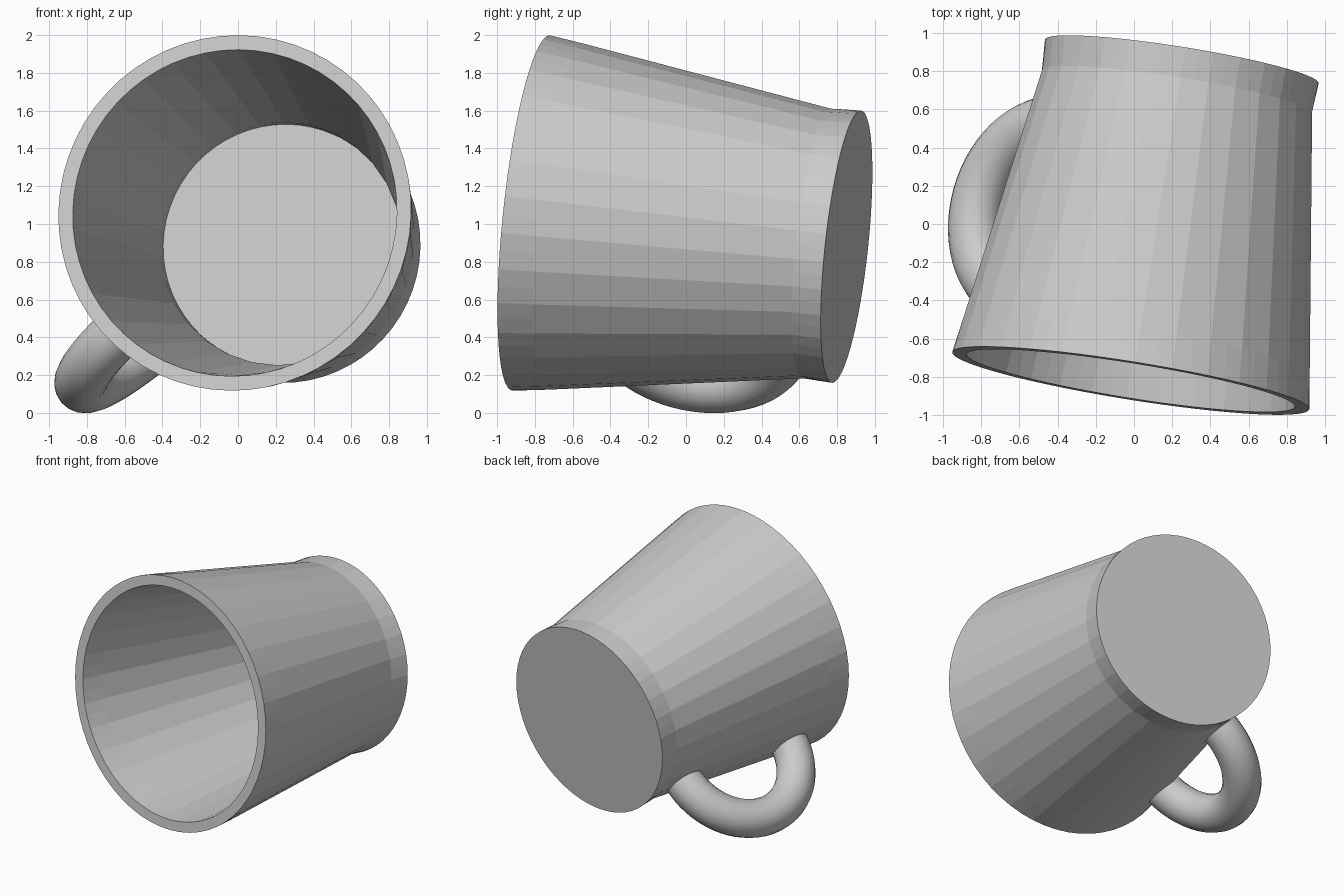
import bpy, bmesh
from math import sin, cos, pi, radians
from mathutils import Vector, Matrix

if "Cube" in bpy.data.objects:
    bpy.data.objects.remove(bpy.data.objects["Cube"])

# Tilted mug frame: local z runs from base to opening, local x points to the handle
axis = Vector((-0.157, -0.982, 0.105)).normalized()
ex = Vector((0.987, -0.157, 0))
ex = (ex - axis * ex.dot(axis)).normalized()
ez = ex.cross(axis)
if ez.z < 0:
    ez = -ez
phi = radians(41.5)
out = -(cos(phi) * ex + sin(phi) * ez)
frame = Matrix((out, axis.cross(out), axis)).transposed().to_4x4()
frame.translation = Vector((0.25, 0.85, 0.88))


def loft(name, rings, smooth):
    """Skin a list of closed point rings and cap both ends."""
    bm = bmesh.new()
    rows = [[bm.verts.new(frame @ Vector(p)) for p in ring] for ring in rings]
    n = len(rows[0])
    for a, b in zip(rows, rows[1:]):
        for i in range(n):
            j = (i + 1) % n
            bm.faces.new((a[i], a[j], b[j], b[i]))
    bm.faces.new(rows[0][::-1])
    bm.faces.new(rows[-1])
    bmesh.ops.recalc_face_normals(bm, faces=bm.faces)
    me = bpy.data.meshes.new(name)
    bm.to_mesh(me)
    bm.free()
    for p in me.polygons:
        p.use_smooth = smooth and len(p.vertices) == 4
    ob = bpy.data.objects.new(name, me)
    bpy.context.collection.objects.link(ob)
    return ob


# Mug body: round at rim and base, broad flat facets along the walls
SIDES = 60
profile = [  # radius, height, faceted
    (0.725, 0.00, False), (0.718, 0.16, True), (0.922, 1.52, True),
    (0.946, 1.70, False), (0.869, 1.70, False), (0.845, 1.52, True),
    (0.648, 0.16, True), (0.645, 0.06, False)]


def body_ring(r, h, faceted):
    ring = []
    for i in range(SIDES):
        a = 2 * pi * i / SIDES
        k = r * cos(2 * pi / SIDES) if faceted and i % 2 else r
        ring.append((k * cos(a), k * sin(a), h))
    return ring


loft("mug_body", [body_ring(*p) for p in profile], False)

# Handle: round tube swept along an arc, ends buried in the wall
RHO, MID, R, TUBE = 0.765, 0.85, 0.49, 0.14
start, end = radians(-7), radians(170)
rings = []
for s in range(33):
    a = start + (end - start) * s / 32
    rings.append([(RHO + (R + TUBE * cos(b)) * sin(a), TUBE * sin(b),
                   MID - (R + TUBE * cos(b)) * cos(a))
                  for b in (2 * pi * k / 20 for k in range(20))])
loft("handle", rings, True)
